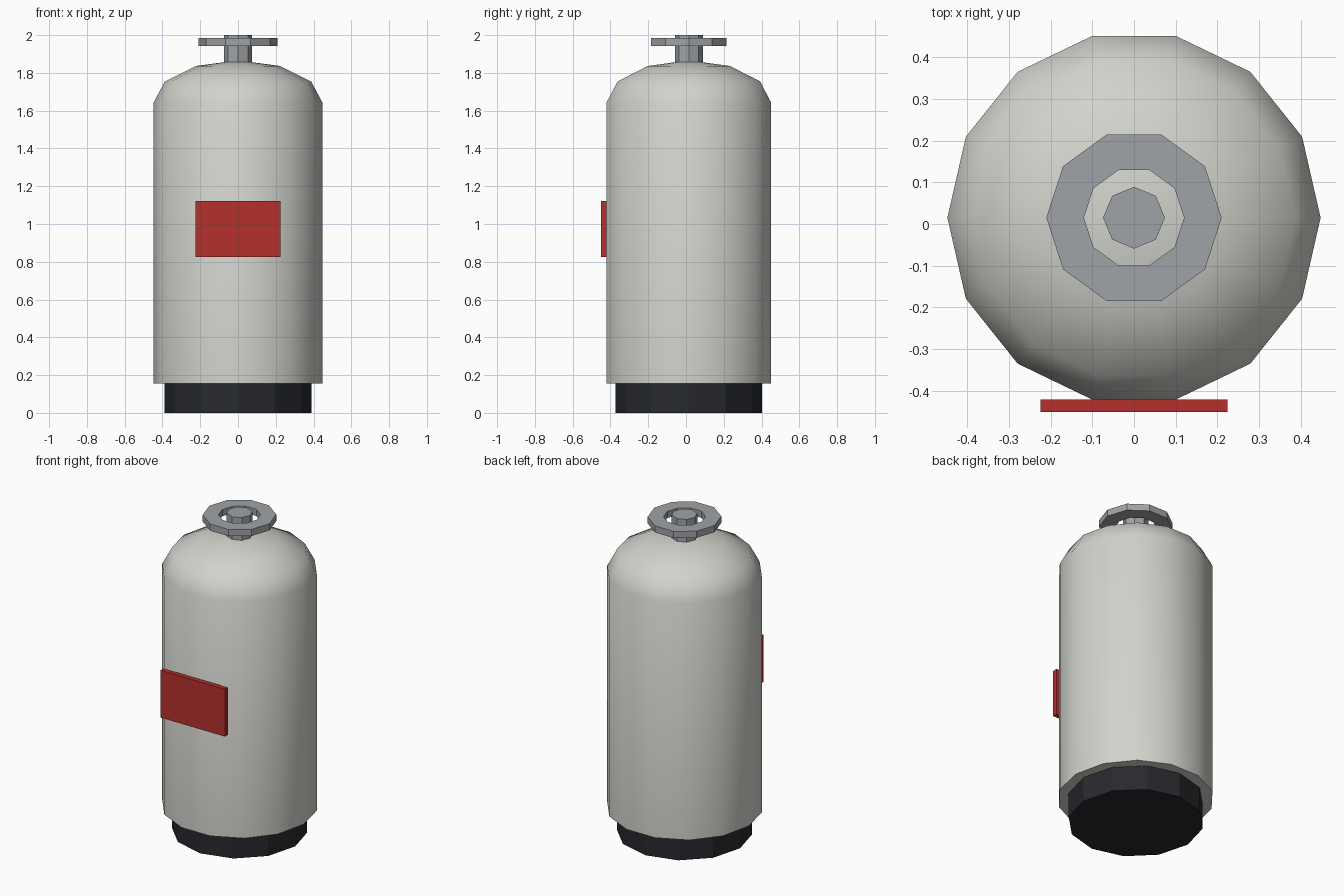
import bpy, bmesh
from math import pi, sin, cos, radians

if "Cube" in bpy.data.objects:
    bpy.data.objects.remove(bpy.data.objects["Cube"])

CY = 0.015  # tank axis in y


def material(name, rgb):
    m = bpy.data.materials.new(name)
    m.diffuse_color = (*rgb, 1)
    m.use_nodes = True
    m.node_tree.nodes["Principled BSDF"].inputs["Base Color"].default_value = m.diffuse_color
    return m


def finish(name, bm, mat):
    bmesh.ops.recalc_face_normals(bm, faces=bm.faces)
    me = bpy.data.meshes.new(name)
    bm.to_mesh(me)
    bm.free()
    me.materials.append(mat)
    ob = bpy.data.objects.new(name, me)
    bpy.context.collection.objects.link(ob)
    return ob


def lathe(name, profile, sides, mat, closed=False):
    """Revolve (radius, z) points; open profiles are closed at both poles."""
    bm = bmesh.new()
    rings = []
    for r, z in profile:
        n = sides if r > 0 else 1
        rings.append([bm.verts.new((r * cos(2 * pi * i / sides),
                                    CY + r * sin(2 * pi * i / sides), z))
                      for i in range(n)])
    pairs = list(zip(rings, rings[1:]))
    if closed:
        pairs.append((rings[-1], rings[0]))
    for a, b in pairs:
        for i in range(sides):
            j = (i + 1) % sides
            quad = [a[i % len(a)], a[j % len(a)], b[j % len(b)], b[i % len(b)]]
            bm.faces.new(list(dict.fromkeys(quad)))
    if not closed:
        for ring in (rings[0], rings[-1]):
            if len(ring) > 1:
                bm.faces.new(ring)
    return finish(name, bm, mat)


shell = material("pale_paint", (0.65, 0.65, 0.61))
dark = material("dark_rubber", (0.02, 0.022, 0.026))
metal = material("grey_metal", (0.35, 0.37, 0.39))
red = material("red_label", (0.46, 0.03, 0.025))

# Tank: straight wall with a flattened dome
R, Z = 0.447, 1.643
dome = [(R * cos(radians(a)), Z + R / 2 * sin(radians(a))) for a in (0, 30, 60)]
tank = lathe("tank_body", [(R, 0.155)] + dome + [(0, Z + R / 2)], 14, shell)
bpy.context.view_layer.objects.active = tank
tank.select_set(True)
bpy.ops.object.shade_smooth_by_angle(angle=radians(40))

# Foot, valve stem and hand wheel
lathe("base_foot", [(0.388, 0), (0.388, 0.157)], 12, dark)
lathe("valve_stem", [(0.074, 1.84), (0.074, 2.0)], 8, metal)
lathe("hand_wheel", [(0.12, 1.943), (0.21, 1.943), (0.21, 1.985), (0.12, 1.985)],
      10, metal, closed=True)

# Front label plate
bm = bmesh.new()
bmesh.ops.create_cube(bm, size=1)
bmesh.ops.scale(bm, vec=(0.448, 0.03, 0.298), verts=bm.verts)
bmesh.ops.translate(bm, vec=(0, -0.435, 0.974), verts=bm.verts)
finish("label_plate", bm, red)
